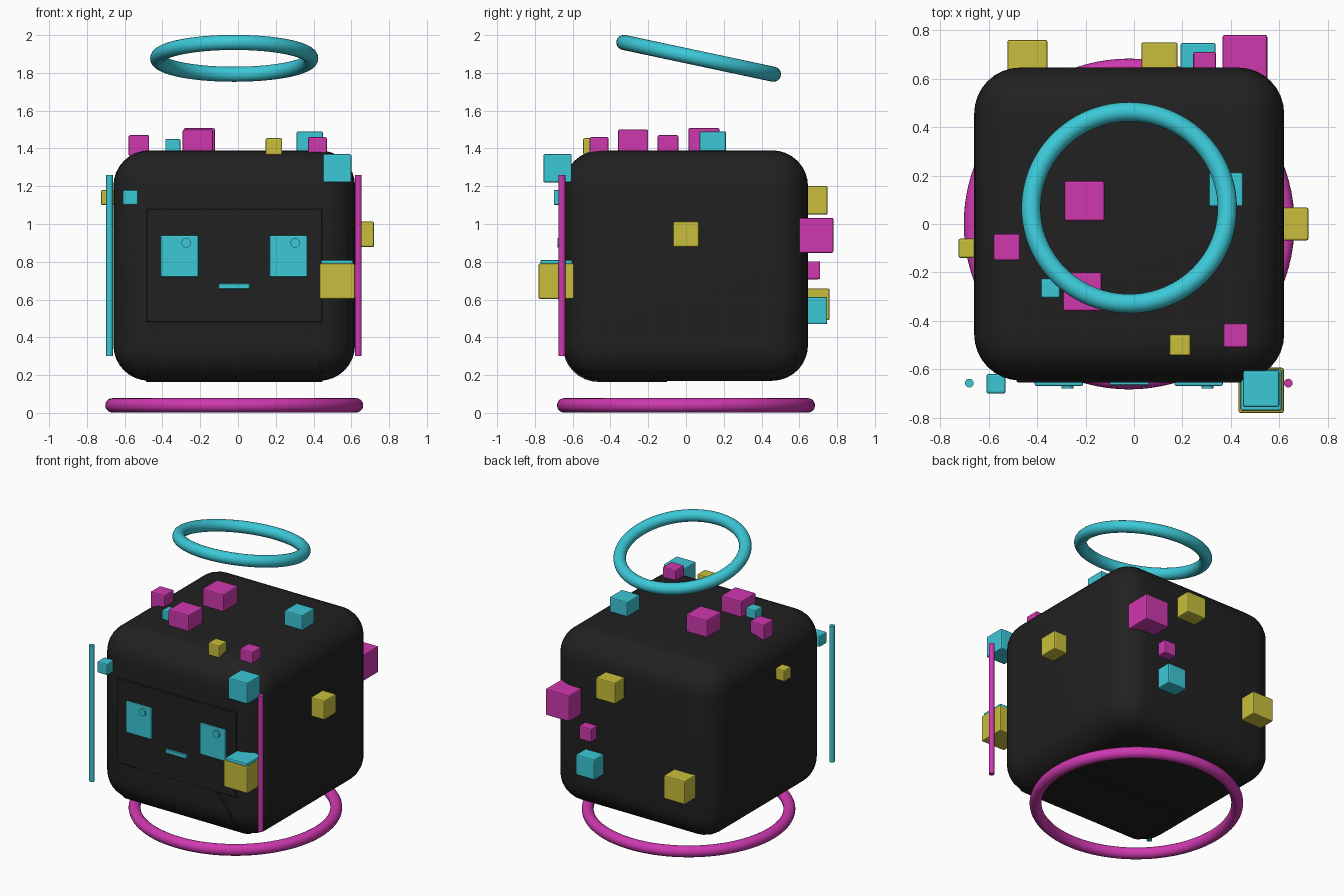
import bpy
import math

if "Cube" in bpy.data.objects:
    bpy.data.objects.remove(bpy.data.objects["Cube"])


def material(name, rgb):
    m = bpy.data.materials.new(name)
    m.use_nodes = True
    m.diffuse_color = (*rgb, 1)
    m.node_tree.nodes["Principled BSDF"].inputs["Base Color"].default_value = (*rgb, 1)
    return m


charcoal = material("charcoal", (0.015, 0.015, 0.015))
cyan = material("cyan", (0.045, 0.58, 0.68))
magenta = material("magenta", (0.62, 0.04, 0.43))
yellow = material("yellow", (0.58, 0.52, 0.045))


def finish(name, mat, smooth=False):
    ob = bpy.context.object
    ob.name = name
    ob.data.materials.append(mat)
    if smooth:
        bpy.ops.object.shade_smooth_by_angle(angle=math.radians(35))
    return ob


def apply_modifier(ob, mod):
    bpy.context.view_layer.objects.active = ob
    bpy.ops.object.modifier_apply(modifier=mod.name)


def box(name, loc, dims, mat, bevel=0.0, segments=1, smooth=False):
    bpy.ops.mesh.primitive_cube_add(size=1, location=loc)
    ob = bpy.context.object
    ob.scale = dims
    bpy.ops.object.transform_apply(location=False, rotation=False, scale=True)
    if bevel:
        mod = ob.modifiers.new("rounding", "BEVEL")
        mod.width = bevel
        mod.segments = segments
        apply_modifier(ob, mod)
    return finish(name, mat, smooth)


def ring(name, loc, major, minor, mat, tilt=0.0):
    bpy.ops.mesh.primitive_torus_add(location=loc, rotation=(tilt, 0, 0),
                                     major_radius=major, minor_radius=minor,
                                     major_segments=96, minor_segments=20)
    return finish(name, mat, True)


def rod(name, loc, radius, depth, mat, along_y=False, sides=16):
    bpy.ops.mesh.primitive_cylinder_add(vertices=sides, radius=radius, depth=depth, location=loc,
                                        rotation=(math.pi / 2 if along_y else 0, 0, 0))
    return finish(name, mat, True)


CX = -0.02  # centre line of the body

# Rounded body
box("body", (CX, 0, 0.78), (1.28, 1.292, 1.22), charcoal, 0.19, 8, True)

# Belly patch: a skin over the body, trimmed to an arch
belly = box("belly_patch", (CX, 0, 0.78), (1.29, 1.304, 1.232), charcoal, 0.19, 8, True)
cutter = rod("belly_cutter", (CX, -0.4, 0.12), 0.47, 0.6, charcoal, True, 64)
cutter.hide_render = True
trim = belly.modifiers.new("arch", "BOOLEAN")
trim.operation = "INTERSECT"
trim.object = cutter
apply_modifier(belly, trim)
bpy.data.objects.remove(cutter)

# Face
box("face_plate", (CX, -0.645, 0.78), (0.93, 0.018, 0.6), charcoal, 0.004)
for side, x in (("right", -0.31), ("left", 0.267)):
    box(side + "_eye", (x, -0.655, 0.83), (0.2, 0.026, 0.22), cyan, 0.006, 2)
    rod(side + "_eye_glint", (x + 0.036, -0.668, 0.9), 0.025, 0.024, cyan, True, 24)
box("mouth", (CX, -0.655, 0.67), (0.165, 0.022, 0.03), cyan, 0.003)

# Floating rings and side rods
ring("halo", (CX, 0.067, 1.877), 0.405, 0.04, cyan, math.radians(-12))
ring("base_ring", (CX, 0, 0.04), 0.645, 0.038, magenta)
rod("right_rod", (-0.68, -0.657, 0.78), 0.018, 0.96, cyan)
rod("left_rod", (0.637, -0.657, 0.78), 0.018, 0.96, magenta)


# Small cubes stuck to the body: u, v on the face, depth across it, size
def cubes(face, place, rows):
    for i, (u, v, d, size, mat) in enumerate(rows):
        box(f"{face}_cube_{i + 1}", place(u, v, d), (size,) * 3, mat, 0.008, 2)


cubes("top", lambda u, v, d: (u, v, d), [
    (-0.205, 0.095, 1.425, 0.165, magenta),
    (-0.213, -0.28, 1.42, 0.16, magenta),
    (-0.525, -0.095, 1.415, 0.11, magenta),
    (-0.345, -0.265, 1.41, 0.08, cyan),
    (0.38, 0.142, 1.42, 0.14, cyan),
    (0.19, -0.5, 1.41, 0.088, yellow),
    (0.42, -0.46, 1.41, 0.1, magenta)])
cubes("front", lambda u, v, d: (u, d, v), [
    (-0.57, 1.14, -0.66, 0.08, cyan),
    (0.525, 1.295, -0.68, 0.15, cyan),
    (0.525, 0.725, -0.686, 0.17, cyan),
    (0.525, 0.697, -0.687, 0.187, yellow)])
cubes("back", lambda u, v, d: (u, d, v), [
    (-0.44, 0.575, 0.678, 0.165, yellow),
    (0.105, 1.125, 0.675, 0.15, yellow),
    (0.265, 0.542, 0.675, 0.145, cyan),
    (0.292, 0.755, 0.663, 0.095, magenta),
    (0.458, 0.94, 0.688, 0.185, magenta)])
cubes("side", lambda u, v, d: (d, u, v), [
    (0, 0.945, 0.653, 0.135, yellow),
    (-0.1, 1.14, -0.685, 0.08, yellow)])
